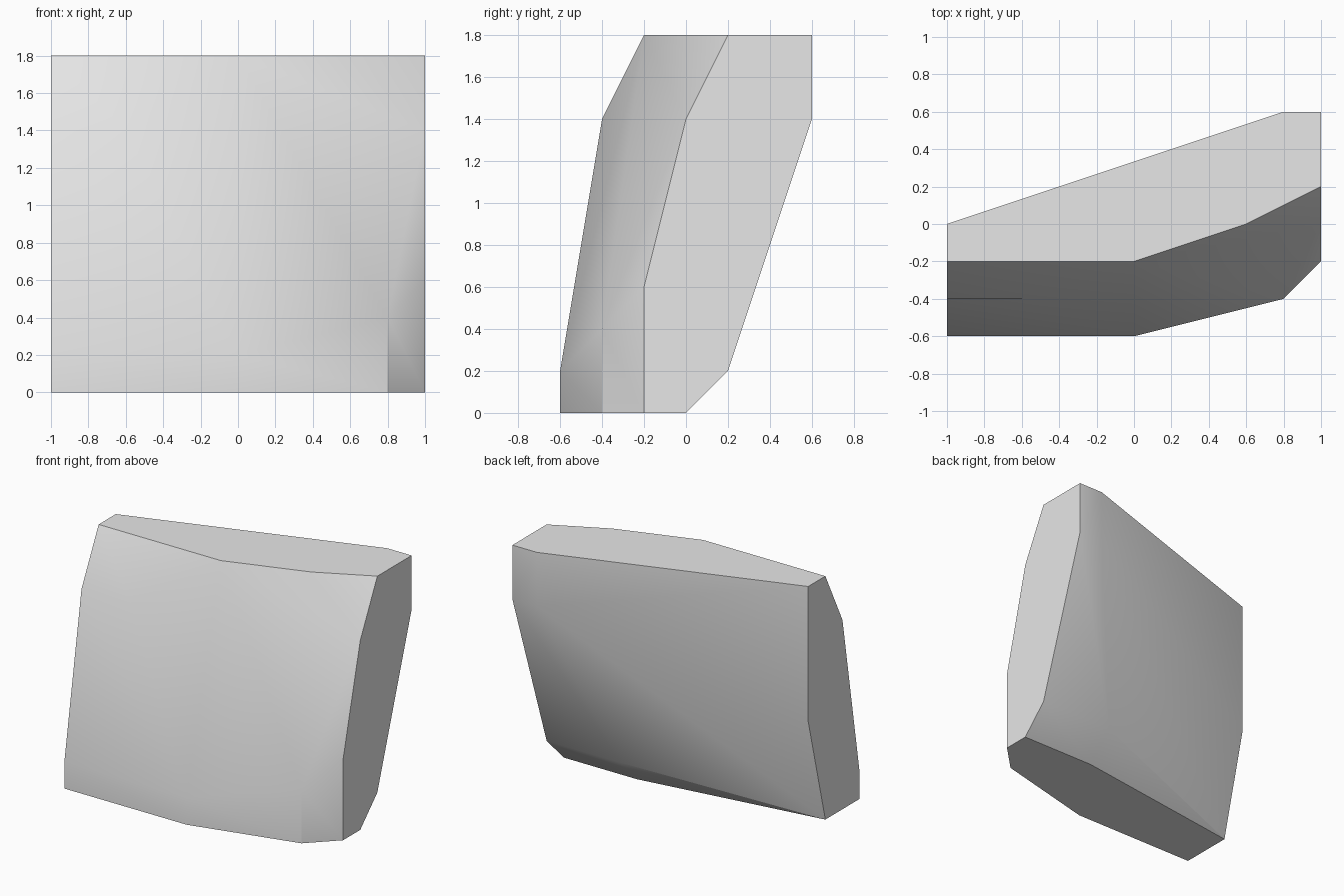
import bpy
import bmesh
import math

default_cube = bpy.data.objects.get("Cube")
if default_cube:
    bpy.data.objects.remove(default_cube, do_unlink=True)

# All corners sit on a regular grid of this step
STEP = 0.2

# Corner outlines (x, y) of the curved slab at each height, in grid steps
outlines = {
    0: [(-5, -3), (0, -3), (4, -2), (5, -1), (5, 0), (2, 0), (-5, -1)],
    1: [(-5, -3), (0, -3), (5, 1), (2, 1)],
    2: [(4, -2)],
    3: [(5, -1)],
    4: [(-5, 0)],
    7: [(-5, -2), (-3, -2), (5, 0), (5, 3), (4, 3)],
    9: [(-5, -1), (0, -1), (3, 0), (5, 1), (5, 3), (4, 3), (-5, 0)],
}


def make_material(name, color):
    material = bpy.data.materials.new(name)
    material.use_nodes = True
    material.diffuse_color = color
    shader = next(n for n in material.node_tree.nodes if n.type == "BSDF_PRINCIPLED")
    shader.inputs["Base Color"].default_value = color
    return material


def build_slab(name, layers, material):
    bm = bmesh.new()
    for level, outline in layers.items():
        for x, y in outline:
            bm.verts.new((x * STEP, y * STEP, level * STEP))
    bmesh.ops.convex_hull(bm, input=bm.verts[:])
    # Merge flat triangles into clean panels
    bmesh.ops.dissolve_limit(bm, angle_limit=math.radians(0.5),
                             verts=bm.verts[:], edges=bm.edges[:])
    bmesh.ops.recalc_face_normals(bm, faces=bm.faces[:])
    mesh = bpy.data.meshes.new(name)
    bm.to_mesh(mesh)
    bm.free()
    mesh.materials.append(material)
    slab = bpy.data.objects.new(name, mesh)
    bpy.context.scene.collection.objects.link(slab)
    return slab


slab = build_slab("curved_slab", outlines, make_material("light_grey", (0.8, 0.8, 0.8, 1)))

# Soft front and back, crisp outer rim
bpy.ops.object.select_all(action="DESELECT")
slab.select_set(True)
bpy.context.view_layer.objects.active = slab
bpy.ops.object.shade_smooth_by_angle(angle=math.radians(30))
